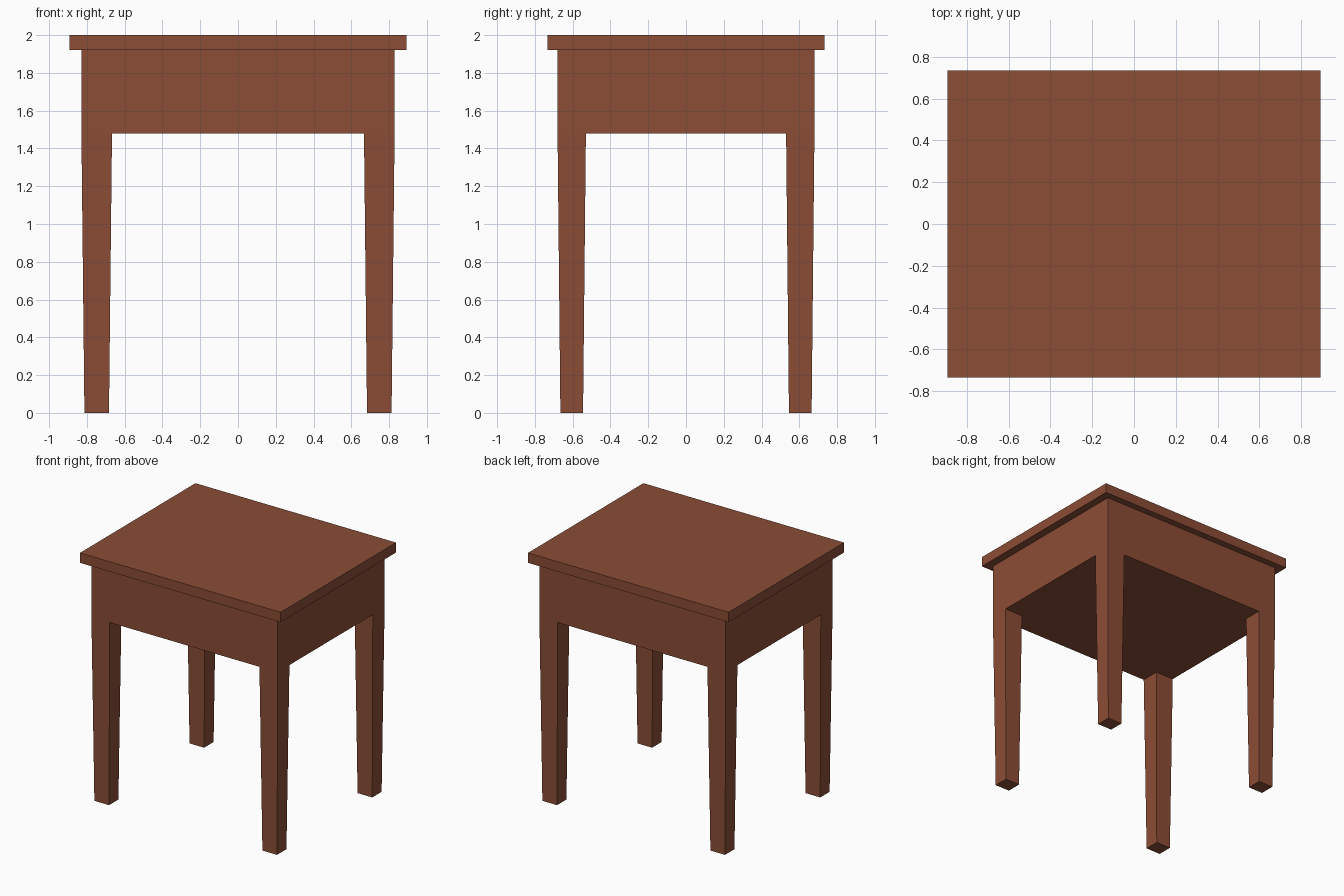
import bpy, bmesh

if "Cube" in bpy.data.objects:
    bpy.data.objects.remove(bpy.data.objects["Cube"])

wood = bpy.data.materials.new("reddish brown wood")
wood.diffuse_color = (0.258, 0.074, 0.036, 1)
wood.use_nodes = True
wood.node_tree.nodes["Principled BSDF"].inputs["Base Color"].default_value = wood.diffuse_color


def tapered_box(name, cx, cy, z0, z1, bottom, top):
    """Box with separate half sizes (x, y) at the bottom and the top."""
    bm = bmesh.new()
    bmesh.ops.create_cube(bm, size=2)
    for v in bm.verts:
        hx, hy = top if v.co.z > 0 else bottom
        v.co = (cx + v.co.x * hx, cy + v.co.y * hy, z1 if v.co.z > 0 else z0)
    mesh = bpy.data.meshes.new(name)
    bm.to_mesh(mesh)
    bm.free()
    mesh.materials.append(wood)
    obj = bpy.data.objects.new(name, mesh)
    bpy.context.collection.objects.link(obj)
    return obj


# Overhanging top slab
tapered_box("table_top", 0, 0, 1.92, 2.0, (0.893, 0.734), (0.893, 0.734))

# Solid body under the top
tapered_box("body", 0, 0, 1.48, 1.92, (0.829, 0.68), (0.829, 0.68))

# Four tapered legs
for y_name, sy in (("front", -1), ("back", 1)):
    for x_name, sx in (("left", -1), ("right", 1)):
        tapered_box(f"{y_name}_{x_name}_leg", sx * 0.748, sy * 0.605, 0, 1.48,
                    (0.065, 0.06), (0.081, 0.075))
